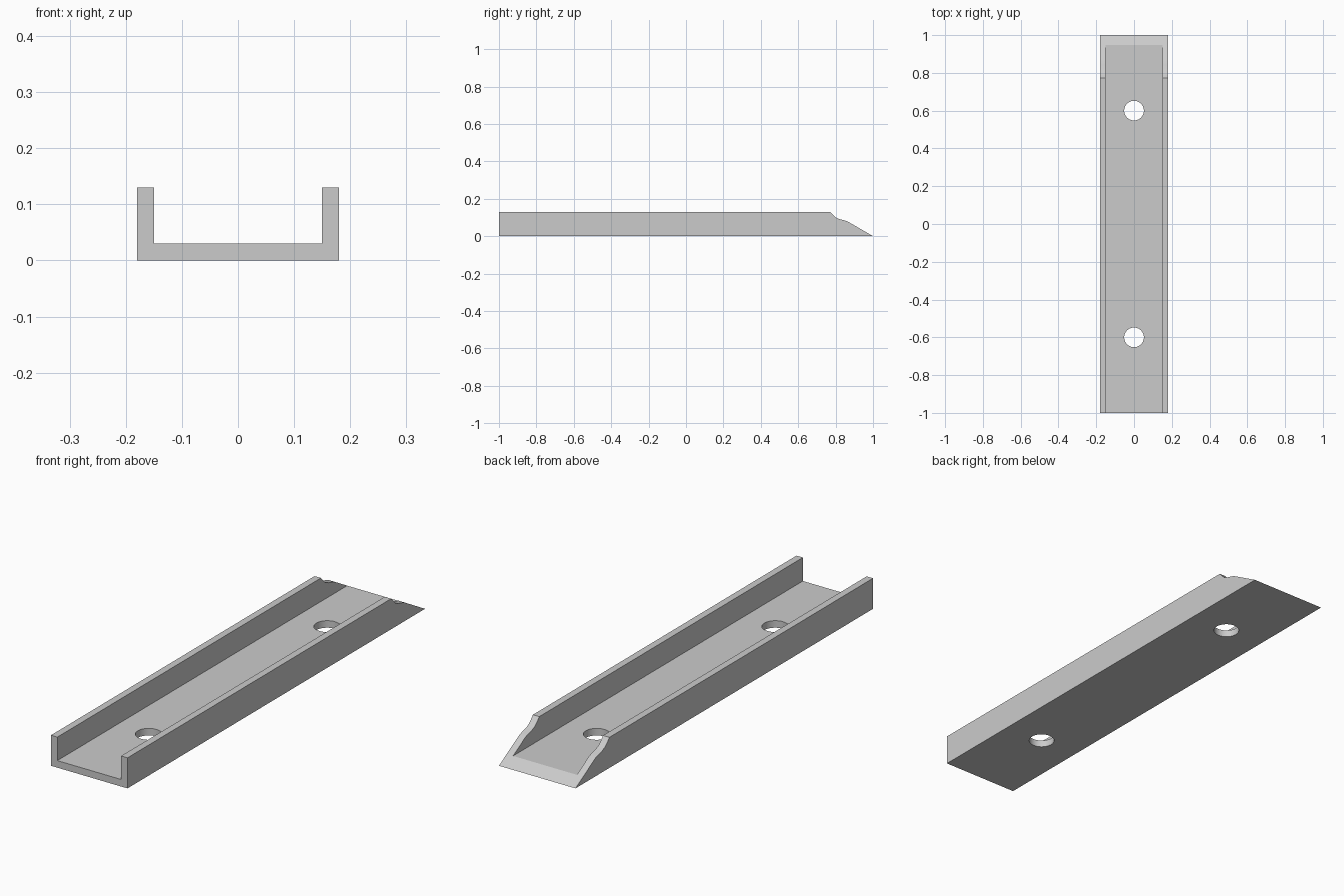
import bpy, bmesh, math
from mathutils import Matrix

if "Cube" in bpy.data.objects:
    bpy.data.objects.remove(bpy.data.objects["Cube"], do_unlink=True)

HALF_WIDTH, WALL, FLOOR, HEIGHT = 0.18, 0.03, 0.03, 0.13

grey = bpy.data.materials.new("plain grey")
grey.use_nodes = True
grey.diffuse_color = (0.6, 0.6, 0.6, 1)
grey.node_tree.nodes["Principled BSDF"].inputs["Base Color"].default_value = grey.diffuse_color


def make_object(name, bm):
    bmesh.ops.recalc_face_normals(bm, faces=bm.faces)
    mesh = bpy.data.meshes.new(name)
    bm.to_mesh(mesh)
    bm.free()
    mesh.materials.append(grey)
    obj = bpy.data.objects.new(name, mesh)
    bpy.context.collection.objects.link(obj)
    return obj


def cut(target, cutter):
    cutter.hide_render = True
    mod = target.modifiers.new(cutter.name, "BOOLEAN")
    mod.operation, mod.solver, mod.object = "DIFFERENCE", "EXACT", cutter
    bpy.context.view_layer.objects.active = target
    bpy.ops.object.modifier_apply(modifier=mod.name)
    bpy.data.objects.remove(cutter, do_unlink=True)


# Side profile with the bevelled, scooped back end, extruded across the width
profile = [(-1, 0), (1, 0), (0.865, 0.078), (0.845, 0.085), (0.82, 0.091),
           (0.80, 0.101), (0.785, 0.115), (0.772, HEIGHT), (-1, HEIGHT)]
bm = bmesh.new()
side = bm.faces.new([bm.verts.new((-HALF_WIDTH, y, z)) for y, z in profile])
extruded = bmesh.ops.extrude_face_region(bm, geom=[side])["geom"]
bmesh.ops.translate(bm, vec=(2 * HALF_WIDTH, 0, 0),
                    verts=[v for v in extruded if isinstance(v, bmesh.types.BMVert)])
rail = make_object("channel_rail", bm)

# Open channel between the walls
bm = bmesh.new()
bmesh.ops.create_cube(bm, size=1, matrix=Matrix.Translation((0, 0, FLOOR + 0.5))
                      @ Matrix.Diagonal((2 * (HALF_WIDTH - WALL), 3, 1, 1)))
cut(rail, make_object("channel_cutter", bm))

# Two round mounting holes
for y in (-0.6, 0.6):
    bm = bmesh.new()
    bmesh.ops.create_cone(bm, cap_ends=True, segments=48, radius1=0.052, radius2=0.052,
                          depth=0.2, matrix=Matrix.Translation((0, y, 0)))
    cut(rail, make_object("hole_cutter", bm))

# Smooth the hole walls while keeping the edges crisp
rail.select_set(True)
bpy.context.view_layer.objects.active = rail
bpy.ops.object.shade_smooth_by_angle(angle=math.radians(20))
